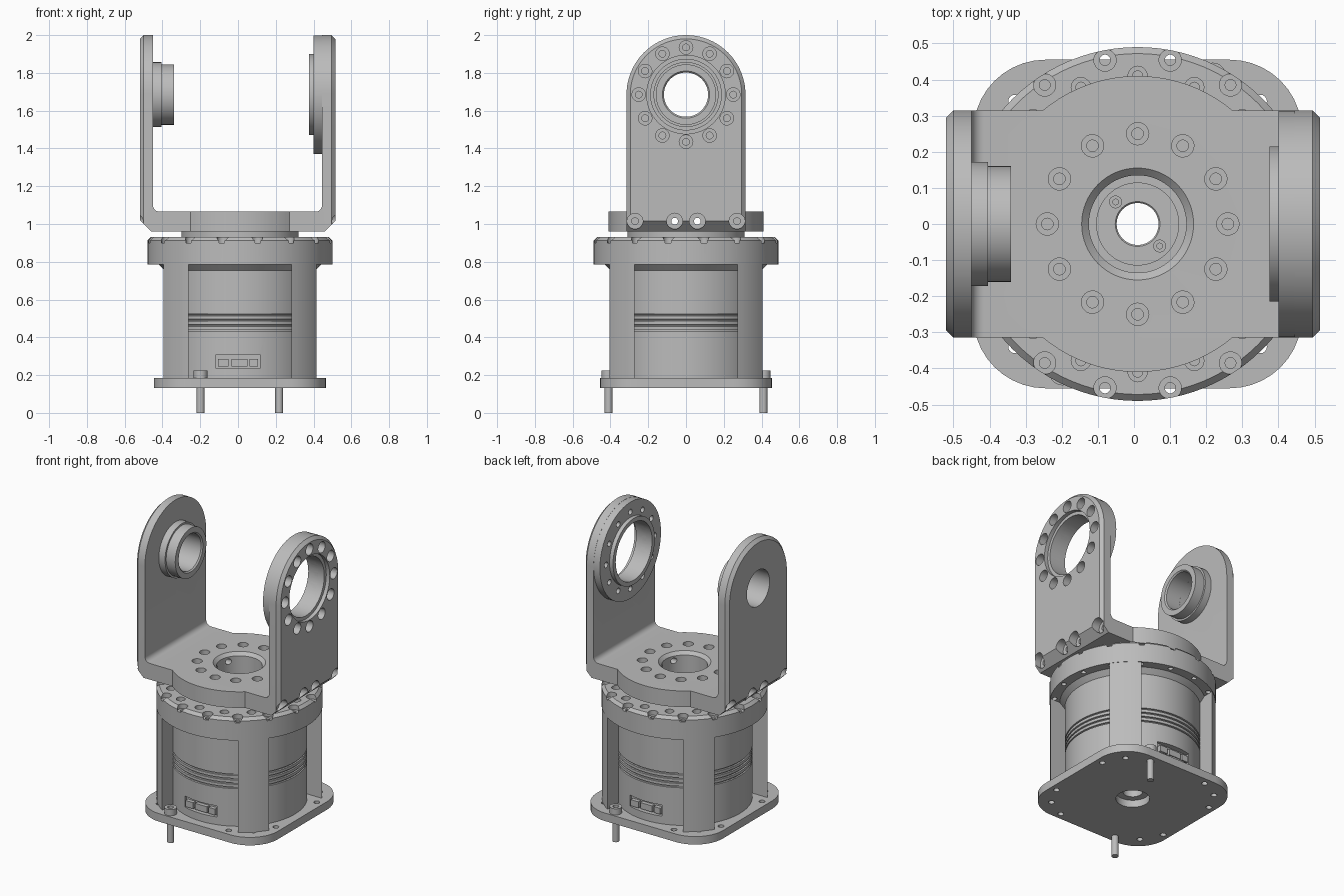
import bpy
import bmesh
from math import pi, sin, cos, asin, radians, sqrt
from mathutils import Matrix, Vector

default_cube = bpy.data.objects.get("Cube")
if default_cube:
    bpy.data.objects.remove(default_cube, do_unlink=True)

metal = bpy.data.materials.new("brushed_grey_metal")
metal.use_nodes = True
grey = (0.5, 0.5, 0.5, 1)
metal.diffuse_color = grey
metal.node_tree.nodes["Principled BSDF"].inputs["Base Color"].default_value = grey

AXIS_X = 0.01                      # motor axis
PIVOT_Z = 1.685                    # fork pivot height
ARM_HALF = 0.315
MOTOR = Matrix.Translation((AXIS_X, 0, 0))
ALONG_X = Matrix.Rotation(pi / 2, 4, 'Y')


def move(x, y, z=0):
    return Matrix.Translation((x, y, z))


def merge(target, part, matrix):
    """Add a finished piece to a larger mesh."""
    bmesh.ops.recalc_face_normals(part, faces=part.faces)
    part.transform(matrix)
    mesh = bpy.data.meshes.new("piece")
    part.to_mesh(mesh)
    target.from_mesh(mesh)
    bpy.data.meshes.remove(mesh)
    part.free()


def lathe(target, profile, matrix=Matrix(), segments=32):
    """Revolve (radius, height) points; off-axis profiles close into a tube."""
    part = bmesh.new()
    verts = [part.verts.new((r, 0, z)) for r, z in profile]
    edges = [part.edges.new(pair) for pair in zip(verts, verts[1:])]
    if profile[0][0] > 0:
        edges.append(part.edges.new((verts[-1], verts[0])))
    bmesh.ops.spin(part, geom=verts + edges, cent=(0, 0, 0), axis=(0, 0, 1),
                   angle=2 * pi, steps=segments, use_merge=True)
    bmesh.ops.remove_doubles(part, verts=part.verts, dist=1e-5)
    merge(target, part, matrix)


def prism(target, outline, low, high, matrix=Matrix(), chamfer=0):
    """Extrude a flat outline, optionally chamfering both end rims."""
    part = bmesh.new()
    base = part.faces.new([part.verts.new((x, y, low)) for x, y in outline])
    grown = bmesh.ops.extrude_face_region(part, geom=[base], use_keep_orig=True)
    top = [v for v in grown["geom"] if isinstance(v, bmesh.types.BMVert)]
    bmesh.ops.translate(part, verts=top, vec=(0, 0, high - low))
    if chamfer:
        rims = [e for e in part.edges if abs(e.verts[0].co.z - e.verts[1].co.z) < 1e-5]
        bmesh.ops.bevel(part, geom=rims, offset=chamfer, segments=1, affect='EDGES')
    merge(target, part, matrix)


def box(target, low, high, matrix=Matrix()):
    (a, b, c), (d, e, f) = low, high
    prism(target, [(a, b), (d, b), (d, e), (a, e)], c, f, matrix)


def arc(radius, start, end, steps, x=0, y=0):
    angles = [start + (end - start) * i / steps for i in range(steps + 1)]
    return [(x + radius * cos(a), y + radius * sin(a)) for a in angles]


def tube(inner, outer, low, high):
    return [(inner, low), (outer, low), (outer, high), (inner, high)]


def drill(radius, low, high):
    return [(0, low), (radius, low), (radius, high), (0, high)]


def stepped_drill(narrow, wide, low, step, high):
    return [(0, low), (narrow, low), (narrow, step), (wide, step), (wide, high), (0, high)]


def make(name, part):
    mesh = bpy.data.meshes.new(name)
    part.to_mesh(mesh)
    part.free()
    mesh.materials.append(metal)
    obj = bpy.data.objects.new(name, mesh)
    bpy.context.collection.objects.link(obj)
    return obj


def boolean(obj, cutter, operation='DIFFERENCE'):
    mod = obj.modifiers.new("cut", 'BOOLEAN')
    mod.object, mod.operation, mod.solver = cutter, operation, 'EXACT'
    bpy.context.view_layer.objects.active = obj
    bpy.ops.object.modifier_apply(modifier=mod.name)


parts = []


def build(name, shape, *args, cutters=(), **options):
    part = bmesh.new()
    shape(part, *args, **options)
    obj = make(name, part)
    for cutter in cutters:
        boolean(obj, cutter)
    parts.append(obj)
    return obj


# Base plate: rounded square with mounting holes
edge, corner = 0.455, 0.2
plate_outline = []
for k in range(4):
    spot = Matrix.Rotation(k * pi / 2, 2) @ Vector((edge - corner, edge - corner))
    plate_outline += arc(corner, k * pi / 2, (k + 1) * pi / 2, 10, *spot)
plate_holes = bmesh.new()
lathe(plate_holes, drill(0.1, 0, 0.3), MOTOR)
for k in range(4):
    for hole in ((0.41, 0.21), (0.41, -0.21), (0.34, 0.34)):
        spot = Matrix.Rotation(k * pi / 2, 2) @ Vector(hole)
        lathe(plate_holes, drill(0.018, 0, 0.3), MOTOR @ move(*spot), 16)
plate_cutter = make("plate_cutter", plate_holes)
build("base_plate", prism, plate_outline, 0.133, 0.185, MOTOR, cutters=[plate_cutter])

# Mounting bolts
for side in (-1, 1):
    build("mounting_bolt", lathe,
          [(0, 0), (0.021, 0), (0.021, 0.18), (0.037, 0.18), (0.037, 0.225),
           (0.018, 0.225), (0.018, 0.205), (0, 0.205)],
          MOTOR @ move(side * 0.208, side * 0.41), 20)

# Motor core with cooling grooves and two connector pockets
profile = [(0.058, 0.18), (0.4, 0.18)]
for i in range(4):
    z = 0.435 + i * 0.028
    profile += [(0.4, z - 0.005), (0.392, z - 0.003), (0.392, z + 0.003), (0.4, z + 0.005)]
profile += [(0.4, 0.755), (0.435, 0.79), (0.435, 0.82), (0.058, 0.82)]
pockets = bmesh.new()
turns = [MOTOR @ Matrix.Rotation(a, 4, 'Z') for a in (0, pi)]
for turn in turns:
    box(pockets, (-0.127, -0.5, 0.235), (0.107, -0.365, 0.308), turn)
pocket_cutter = make("pocket_cutter", pockets)
build("motor_core", lathe, profile, MOTOR, 72, cutters=[pocket_cutter])
for turn in turns:
    for left, right in ((-0.115, -0.06), (-0.045, 0.04), (0.052, 0.097)):
        build("connector_block", box, (left, -0.39, 0.245), (right, -0.36, 0.285), turn)

# Corner posts of the motor frame
inner, outer = 0.272, 0.488
start = asin(inner / outer)
post = [(inner, inner)] + arc(outer, start, pi / 2 - start, 6)
for k in range(4):
    build("frame_post", prism, post, 0.18, 0.8, MOTOR @ Matrix.Rotation(k * pi / 2, 4, 'Z'))

# Top ring with two circles of screw holes
ring_holes = bmesh.new()
for k in range(16):
    turn = MOTOR @ Matrix.Rotation(k * pi / 8, 4, 'Z')
    half = Matrix.Rotation(pi / 16, 4, 'Z')
    lathe(ring_holes, stepped_drill(0.015, 0.031, 0.7, 0.9, 1), turn @ half @ move(0.463, 0), 16)
    lathe(ring_holes, stepped_drill(0.014, 0.027, 0.87, 0.9, 1), turn @ move(0.41, 0), 16)
ring_cutter = make("ring_cutter", ring_holes)
build("top_ring", lathe, [(0.2, 0.785), (0.49, 0.785), (0.49, 0.912), (0.472, 0.93), (0.2, 0.93)],
      MOTOR, 96, cutters=[ring_cutter])

# Output hub with a stepped bore and two small screws
build("output_hub", lathe,
      [(0.058, 0.8), (0.31, 0.8), (0.31, 0.96), (0.135, 0.96), (0.135, 0.925),
       (0.115, 0.925), (0.115, 0.932), (0.062, 0.932), (0.058, 0.928)], MOTOR, 64)
for side in (-1, 1):
    build("hub_screw", lathe, tube(0.008, 0.018, 0.92, 0.938),
          MOTOR @ move(side * 0.061, side * -0.061), 16)

# Cutters for the fork: vertical holes, then holes along x
floor_holes = bmesh.new()
lathe(floor_holes, [(0, 0.9), (0.135, 0.9), (0.135, 1.045), (0.16, 1.07), (0.16, 1.2), (0, 1.2)],
      MOTOR, 64)
for k in range(12):
    turn = MOTOR @ Matrix.Rotation(k * pi / 6, 4, 'Z')
    lathe(floor_holes, stepped_drill(0.016, 0.031, 0.975, 1.02, 1.2), turn @ move(0.25, 0), 20)
floor_cutter = make("floor_cutter", floor_holes)

side_holes = bmesh.new()
pivot = move(0, 0, PIVOT_Z) @ ALONG_X
lathe(side_holes, stepped_drill(0.187, 0.208, 0.3, 0.49, 0.6), pivot, 64)
lathe(side_holes, drill(0.117, -0.6, -0.4), pivot, 48)
for k in range(12):
    turn = pivot @ Matrix.Rotation(k * pi / 6, 4, 'Z')
    lathe(side_holes, stepped_drill(0.018, 0.036, 0.3, 0.455, 0.6), turn @ move(0.25, 0), 20)
for y in (-0.06, 0.06):
    lathe(side_holes, [(0, -0.6), (0.042, -0.6), (0.042, -0.46), (0.018, -0.46),
                       (0.018, 0.46), (0.042, 0.46), (0.042, 0.6), (0, 0.6)],
          move(0, y, 1.015) @ ALONG_X, 20)
for y in (-0.27, 0.27):
    for side in (0, pi):
        lathe(side_holes, stepped_drill(0.018, 0.042, 0.42, 0.46, 0.6),
              move(0, y, 1.015) @ Matrix.Rotation(side, 4, 'Z') @ ALONG_X, 20)
side_cutter = make("side_cutter", side_holes)

# Fork: U section trimmed by a round-topped arch, then drilled
fillet = 0.035
section = [(-0.46, 0.96), (0.46, 0.96), (0.56, 1.06), (0.56, 2.1), (0.445, 2.1)]
section += arc(fillet, 0, -pi / 2, 6, 0.445 - fillet, 1.065 + fillet)
section += arc(fillet, -pi / 2, -pi, 6, -0.45 + fillet, 1.065 + fillet)
section += [(-0.45, 2.1), (-0.56, 2.1), (-0.56, 1.06)]
arch = [(-0.8, -ARM_HALF), (-0.8, ARM_HALF)]
arch += [(PIVOT_Z + y, x) for x, y in arc(ARM_HALF, 0, pi, 40)]
arch_part = bmesh.new()
# local x becomes height, local z runs along x
upright = Matrix(((0, 0, 1, 0), (0, 1, 0, 0), (1, 0, 0, 0), (0, 0, 0, 1)))
arch[0], arch[1] = (0.8, -ARM_HALF), (0.8, ARM_HALF)
prism(arch_part, arch, -0.52, 0.515, upright, chamfer=0.02)
bmesh.ops.recalc_face_normals(arch_part, faces=arch_part.faces)
arch_trim = make("arch_trim", arch_part)
fork = build("fork", prism, section, -0.5, 0.5, Matrix.Rotation(pi / 2, 4, 'X'))
boolean(fork, arch_trim, 'INTERSECT')
boolean(fork, floor_cutter)
boolean(fork, side_cutter)

# Rounded lobes on both sides of the fork floor
lobe_radius = 0.41
lobe_start = asin(ARM_HALF / lobe_radius)
for turn in turns:
    build("floor_lobe", prism, arc(lobe_radius, lobe_start, pi - lobe_start, 20), 0.96, 1.065, turn)

# Bearing bosses on the inner faces of the arms
build("left_boss", lathe, tube(0.15, ARM_HALF - 0.001, 0.4, 0.45), pivot, 80, cutters=[side_cutter])
build("left_flange", lathe, tube(0.187, 0.215, 0.375, 0.42), pivot, 64)
build("right_boss", lathe,
      [(0.117, -0.46), (0.172, -0.46), (0.172, -0.405), (0.16, -0.405),
       (0.16, -0.34), (0.125, -0.34), (0.117, -0.348)], pivot, 64)

# Remove cutters and shade
for cutter in (plate_cutter, pocket_cutter, ring_cutter, floor_cutter, side_cutter, arch_trim):
    bpy.data.objects.remove(cutter, do_unlink=True)
bpy.ops.object.select_all(action='DESELECT')
for obj in parts:
    obj.select_set(True)
bpy.context.view_layer.objects.active = parts[0]
bpy.ops.object.shade_smooth_by_angle(angle=radians(25))
